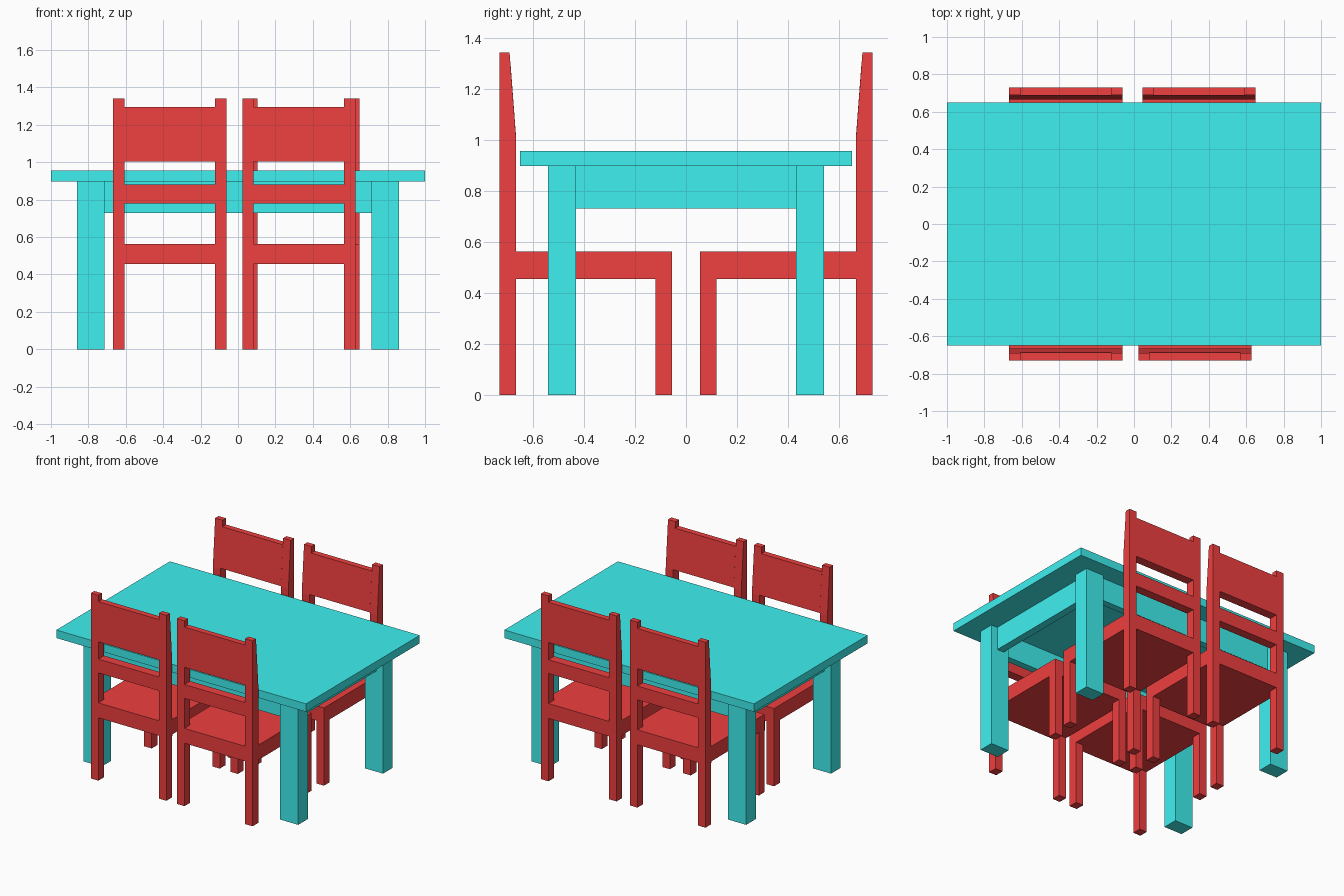
import bpy

if "Cube" in bpy.data.objects:
    bpy.data.objects.remove(bpy.data.objects["Cube"])


def material(name, color):
    m = bpy.data.materials.new(name)
    m.diffuse_color = color
    m.use_nodes = True
    m.node_tree.nodes["Principled BSDF"].inputs["Base Color"].default_value = m.diffuse_color
    return m


CYAN = material("cyan_paint", (0.05, 0.87, 0.87, 1))
RED = material("red_paint", (0.87, 0.05, 0.05, 1))


def prism(name, profile, x0, x1, mat, flip=1):
    """Extrude a (y, z) profile along x; flip=-1 mirrors it in y."""
    n = len(profile)
    verts = [(x, y * flip, z) for x in (x0, x1) for y, z in profile]
    faces = [tuple(range(n))[::-1], tuple(range(n, 2 * n))]
    faces += [(i, (i + 1) % n, n + (i + 1) % n, n + i) for i in range(n)]
    if flip < 0:
        faces = [f[::-1] for f in faces]
    mesh = bpy.data.meshes.new(name)
    mesh.from_pydata(verts, [], faces)
    mesh.materials.append(mat)
    ob = bpy.data.objects.new(name, mesh)
    bpy.context.collection.objects.link(ob)
    return ob


def box(name, x0, x1, y0, y1, z0, z1, mat, flip=1):
    return prism(name, [(y0, z0), (y1, z0), (y1, z1), (y0, z1)], x0, x1, mat, flip)


# Table: top, four legs, apron frame set back between the legs
box("table_top", -1, 1, -0.65, 0.65, 0.897, 0.955, CYAN)
for s in (-1, 1):
    for x0, x1 in ((-0.86, -0.715), (0.715, 0.86)):
        box("table_leg", x0, x1, 0.43, 0.54, 0, 0.897, CYAN, s)
    box("long_apron", -0.715, 0.715, 0.46, 0.51, 0.73, 0.897, CYAN, s)
    xa, xb = sorted((s * 0.755, s * 0.81))
    box("short_apron", xa, xb, -0.43, 0.43, 0.73, 0.897, CYAN)

# Chair side profile, facing +y; flip turns it to face -y
BACK, POST, FRONT, W, T = -0.73, -0.665, -0.055, 0.605, 0.06
POST_PROFILE = [(BACK, 0), (POST, 0), (POST, 1.0), (-0.691, 1.342), (BACK, 1.342)]
PANEL_PROFILE = [(BACK, 1.005), (POST, 1.005), (-0.687, 1.296), (BACK, 1.296)]


def chair(x, flip):
    for lx in (x, x + W - T):
        prism("back_post", POST_PROFILE, lx, lx + T, RED, flip)
        box("front_leg", lx, lx + T, -0.12, FRONT, 0, 0.455, RED, flip)
    box("seat", x, x + W, POST, FRONT, 0.455, 0.563, RED, flip)
    a, b = x + T, x + W - T
    box("seat_back_rail", a, b, BACK, POST, 0.455, 0.563, RED, flip)
    box("lower_back_rail", a, b, BACK, POST, 0.78, 0.88, RED, flip)
    prism("backrest_panel", PANEL_PROFILE, a, b, RED, flip)


# Two chairs along each long side
for x, flip in ((-0.667, 1), (0.023, 1), (-0.667, -1), (0.045, -1)):
    chair(x, flip)
